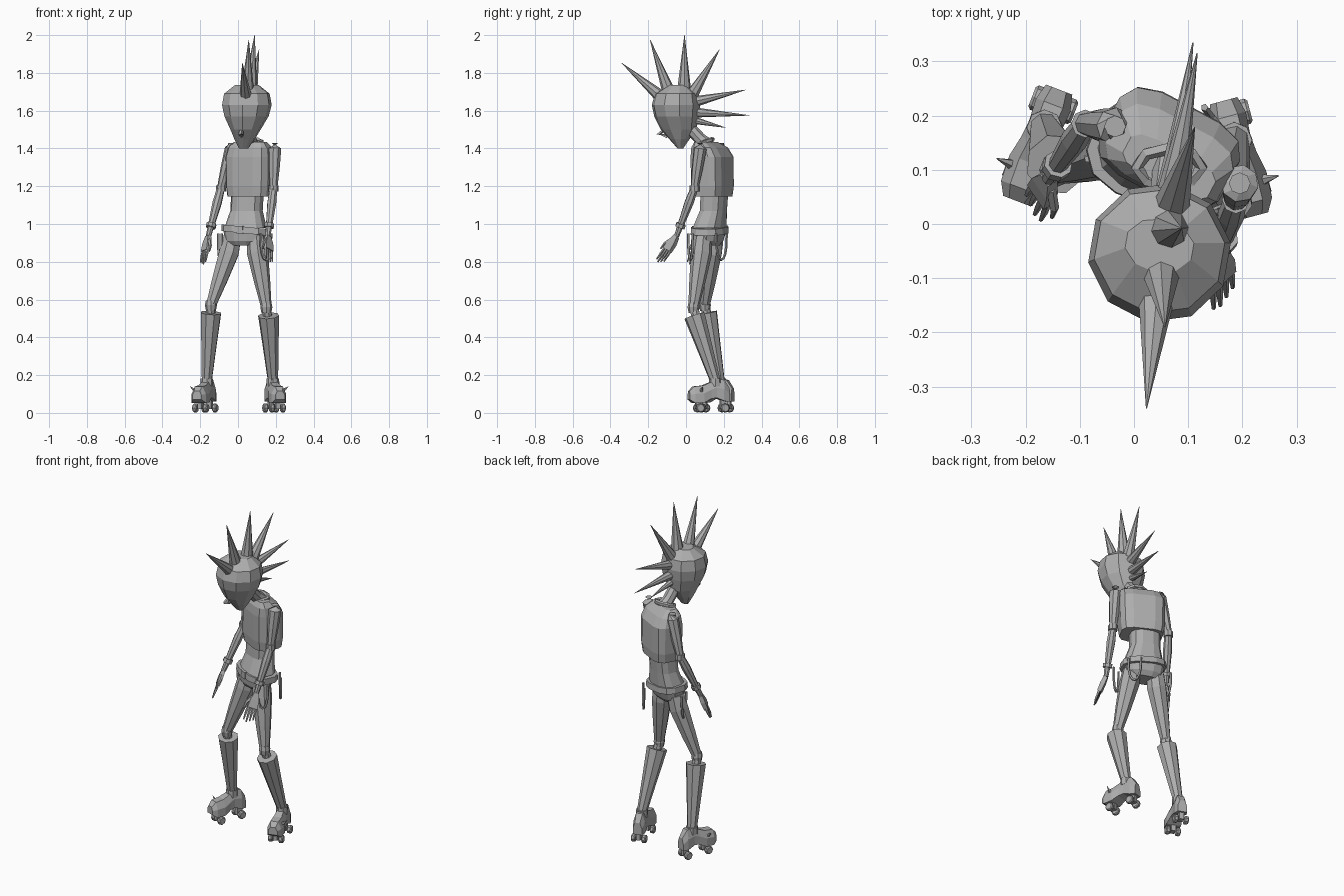
import bpy, bmesh, math
from math import sin, cos, pi, radians
from mathutils import Vector, Matrix

cube = bpy.data.objects.get("Cube")
if cube:
    bpy.data.objects.remove(cube, do_unlink=True)

grey = bpy.data.materials.new("grey")
grey.use_nodes = True
grey.diffuse_color = (0.42, 0.42, 0.42, 1)
grey.node_tree.nodes["Principled BSDF"].inputs["Base Color"].default_value = (0.42, 0.42, 0.42, 1)


def loft(name, rings, matrix=None, caps=True, close=False):
    """Skin a list of point rings with flat quads."""
    bm = bmesh.new()
    loops = [[bm.verts.new(p) for p in ring] for ring in rings]
    pairs = list(zip(loops, loops[1:]))
    if close:
        pairs.append((loops[-1], loops[0]))
    for a, b in pairs:
        for i in range(len(a)):
            j = (i + 1) % len(a)
            bm.faces.new((a[i], a[j], b[j], b[i]))
    if caps and not close:
        bm.faces.new(loops[0][::-1])
        bm.faces.new(loops[-1])
    if matrix:
        bm.transform(matrix)
    bmesh.ops.recalc_face_normals(bm, faces=bm.faces)
    mesh = bpy.data.meshes.new(name)
    bm.to_mesh(mesh)
    bm.free()
    mesh.materials.append(grey)
    obj = bpy.data.objects.new(name, mesh)
    bpy.context.collection.objects.link(obj)
    return obj


def soft(v, power):
    return math.copysign(abs(v) ** power, v)


def stack(name, levels, yaw=0, sides=12, power=1.0):
    """Rounded horizontal sections: (z, x, y, half width, half depth)."""
    rings = []
    for z, x, y, a, b in levels:
        turn = Matrix.Rotation(radians(yaw), 3, 'Z')
        ts = [2 * pi * (i + 0.5) / sides for i in range(sides)]
        rings.append([turn @ Vector((a * soft(cos(t), power), b * soft(sin(t), power), 0))
                      + Vector((x, y, z)) for t in ts])
    return loft(name, rings)


def tube(name, path, radii, sides=8, flat=1.0, close=False):
    """Tapered tube along a path."""
    pts = [Vector(p) for p in path]
    rings = []
    for i, p in enumerate(pts):
        a, b = pts[max(i - 1, 0)], pts[min(i + 1, len(pts) - 1)]
        if close:
            a, b = pts[i - 1], pts[(i + 1) % len(pts)]
        q = (b - a).to_track_quat('Z', 'Y')
        r = radii[i] if isinstance(radii, (list, tuple)) else radii
        rings.append([p + q @ Vector((r * cos(2 * pi * k / sides), flat * r * sin(2 * pi * k / sides), 0))
                      for k in range(sides)])
    return loft(name, rings, close=close)


# Head, nose and neck
stack("head", [(1.40, 0.03, -0.03, 0.025, 0.015), (1.45, 0.035, -0.035, 0.055, 0.055),
               (1.50, 0.04, -0.04, 0.08, 0.095), (1.57, 0.045, -0.05, 0.118, 0.12),
               (1.63, 0.047, -0.053, 0.133, 0.13), (1.69, 0.047, -0.05, 0.122, 0.116),
               (1.735, 0.047, -0.04, 0.065, 0.05)], yaw=-10, sides=10)
tube("nose", [(0.022, -0.10, 1.52), (0.015, -0.142, 1.475), (0.018, -0.10, 1.465)], [0.006, 0.014, 0.01], 4)
tube("neck", [(0.075, 0.12, 1.41), (0.065, 0.075, 1.45), (0.055, 0.0, 1.53)], [0.04, 0.033, 0.032])

# Fan of hair spikes along the tilted centre line of the head
fan = [((-0.14, 1.68), (-0.34, 1.852), 0.033), ((-0.095, 1.71), (-0.19, 1.975), 0.034),
       ((-0.01, 1.71), (-0.008, 2.0), 0.037), ((0.03, 1.68), (0.178, 1.925), 0.035),
       ((0.055, 1.65), (0.315, 1.71), 0.028), ((0.055, 1.59), (0.335, 1.575), 0.026),
       ((0.04, 1.55), (0.21, 1.51), 0.02)]
for n, (base, tip, r) in enumerate(fan):
    ends = [(0.05 + 0.16 * (y + 0.05) + 0.08 * (z - 1.61), y, z) for y, z in (base, tip)]
    tube(f"hair_spike_{n + 1}", ends, [r, 0.001])

# Torso: boxy vest, waist, belt and hips
stack("vest", [(1.145, 0.065, 0.14, 0.118, 0.082), (1.20, 0.065, 0.14, 0.126, 0.088),
               (1.355, 0.065, 0.138, 0.128, 0.088), (1.405, 0.065, 0.125, 0.118, 0.07),
               (1.435, 0.065, 0.105, 0.09, 0.035)], yaw=-28, power=0.55)
stack("waist", [(0.98, 0.04, 0.125, 0.112, 0.08), (1.07, 0.045, 0.145, 0.085, 0.066),
                (1.16, 0.05, 0.15, 0.085, 0.068)], yaw=-22, power=0.75)
belt = stack("belt", [(0.95, 0.04, 0.125, 0.128, 0.092), (0.985, 0.04, 0.125, 0.126, 0.09)], yaw=-20, power=0.75)
for v in belt.data.vertices:
    v.co.z -= 0.1 * (v.co.x - 0.04)
stack("hips", [(0.885, 0.03, 0.12, 0.075, 0.05), (0.91, 0.035, 0.12, 0.105, 0.07),
               (0.97, 0.04, 0.125, 0.118, 0.084)], yaw=-20, power=0.8)
stack("buckle", [(0.95, 0.01, 0.044, 0.024, 0.01), (0.99, 0.01, 0.044, 0.024, 0.01)], yaw=-20, sides=4)

# Collar rim
collar = [(0.065 + 0.06 * cos(t), 0.105 + 0.035 * sin(t), 1.437 + 0.012 * sin(t))
          for t in [2 * pi * k / 8 for k in range(8)]]
tube("collar", collar, 0.012, 5, close=True)

# Hanging strap loops below the belt
loops = {"front": ((0.12, 0.012), (0.175, 0.035)), "left": ((0.175, 0.16), (0.13, 0.215)),
         "right": ((-0.105, 0.19), (-0.085, 0.12))}
for side, (a, b) in loops.items():
    path = []
    for k in range(9):
        t = pi * k / 8
        s = (1 - cos(t)) / 2
        path.append((a[0] + (b[0] - a[0]) * s, a[1] + (b[1] - a[1]) * s, 0.95 - 0.14 * sin(t) ** 0.7))
    tube(f"strap_loop_{side}", path, 0.007, 5)


def arm(side, shoulder, elbow, wrist, tip, thumb_dir):
    s, e, w, t = map(Vector, (shoulder, elbow, wrist, tip))
    tube(f"{side}_upper_arm", [s + Vector((0, 0, 0.03)), s, s.lerp(e, 0.5), e], [0.02, 0.035, 0.03, 0.021])
    tube(f"{side}_elbow", [e + Vector((0, 0, 0.015)), e - Vector((0, 0, 0.018))], [0.026, 0.026])
    tube(f"{side}_forearm", [e, e.lerp(w, 0.3), w], [0.021, 0.025, 0.014])
    tube(f"{side}_cuff", [e.lerp(w, 0.74), e.lerp(w, 0.82)], [0.027, 0.027])
    # Palm, four fingers and a thumb
    along = t - w
    across = Vector(thumb_dir)
    across = (across - across.project(along)).normalized()
    flat = along.cross(across).normalized()
    rings = []
    for f, a, b in ((0, 0.013, 0.011), (0.25, 0.025, 0.013), (0.52, 0.028, 0.011)):
        c = w + along * f
        rings.append([c + across * a * i + flat * b * j for i, j in ((1, 1), (-1, 1), (-1, -1), (1, -1))])
    loft(f"{side}_palm", rings)
    for k in range(4):
        off = across * (k - 1.5) * 0.0145
        reach = 1.0 - 0.06 * abs(k - 2)
        tube(f"{side}_finger_{k + 1}", [w + along * 0.48 + off, w + along * 0.75 * reach + off * 1.15,
                                        w + along * reach + off * 1.2], [0.008, 0.007, 0.004], 5)
    tube(f"{side}_thumb", [w + along * 0.15 + across * 0.015, w + along * 0.38 + across * 0.04,
                           w + along * 0.6 + across * 0.045], [0.01, 0.009, 0.004], 5)


arm("left", (0.195, 0.075, 1.40), (0.188, 0.045, 1.19), (0.158, -0.05, 0.935), (0.165, -0.145, 0.795), (-0.6, -0.8, 0))
arm("right", (-0.035, 0.18, 1.40), (-0.09, 0.185, 1.19), (-0.157, 0.085, 0.935), (-0.188, 0.025, 0.785), (0.5, -0.9, 0))


def leg(side, hip, knee, boot_top, ankle, yaw, out):
    h, k, b, a = map(Vector, (hip, knee, boot_top, ankle))
    tube(f"{side}_thigh", [h + Vector((0, 0, 0.03)), h.lerp(k, 0.15), h.lerp(k, 0.6), k],
         [0.05, 0.056, 0.043, 0.028])
    tube(f"{side}_knee", [k + Vector((0, 0, 0.025)), k, k - Vector((0, 0, 0.03))], [0.027, 0.032, 0.026])
    tube(f"{side}_shin", [k, b.lerp(a, 0.3)], [0.026, 0.022])
    # Flared boot shaft with an open top
    tube(f"{side}_boot_shaft", [a, a.lerp(b, 0.5), b, b.lerp(a, 0.004), b.lerp(a, 0.2)],
         [0.028, 0.042, 0.057, 0.048, 0.03])
    tube(f"{side}_ankle_cuff", [a - Vector((0, 0, 0.03)), a + Vector((0, 0, 0.012))], [0.034, 0.033])
    # Skate shoe lofted from toe to heel
    place = Matrix.Translation((a.x, a.y, 0)) @ Matrix.Rotation(radians(yaw), 4, 'Z')
    sections = [(-0.145, 0.026, 0.07, 0.115), (-0.12, 0.04, 0.053, 0.14), (-0.07, 0.042, 0.055, 0.145),
                (-0.03, 0.034, 0.075, 0.162), (0.0, 0.031, 0.08, 0.178), (0.045, 0.034, 0.062, 0.175),
                (0.075, 0.026, 0.06, 0.13)]
    rings = []
    for y, half, lo, hi in sections:
        mid = lo + (hi - lo) * 0.55
        rings.append([(-half, y, lo), (half, y, lo), (half, y, mid), (half * 0.55, y, hi),
                      (-half * 0.55, y, hi), (-half, y, mid)])
    loft(f"{side}_skate_shoe", rings, place)
    # Trucks and wheels
    for end, y in (("front", -0.09), ("rear", 0.045)):
        loft(f"{side}_{end}_truck", [[(i * 0.012, y + j * 0.018, z) for i, j in ((1, 1), (-1, 1), (-1, -1), (1, -1))]
                                     for z in (0.02, 0.075)], place)
        for n, x in (("inner", -0.042), ("outer", 0.018)):
            rings = [[(x + dx, y + r * cos(2 * pi * q / 8), 0.026 + r * sin(2 * pi * q / 8)) for q in range(8)]
                     for dx, r in ((0, 0.019), (0.005, 0.024), (0.019, 0.024), (0.024, 0.019))]
            loft(f"{side}_{end}_{n}_wheel", rings, place)
    # Small stud on the outer side of the toe
    ends = [place @ Vector((out * x, -0.085, z)) for x, z in ((0.03, 0.115), (0.062, 0.14))]
    tube(f"{side}_toe_stud", ends, [0.011, 0.001], 5)


leg("left", (0.095, 0.09, 0.90), (0.15, 0.04, 0.56), (0.162, 0.045, 0.515), (0.185, 0.155, 0.17), 15, 1)
leg("right", (-0.03, 0.145, 0.90), (-0.143, 0.10, 0.57), (-0.143, 0.11, 0.53), (-0.165, 0.178, 0.17), -21, -1)
